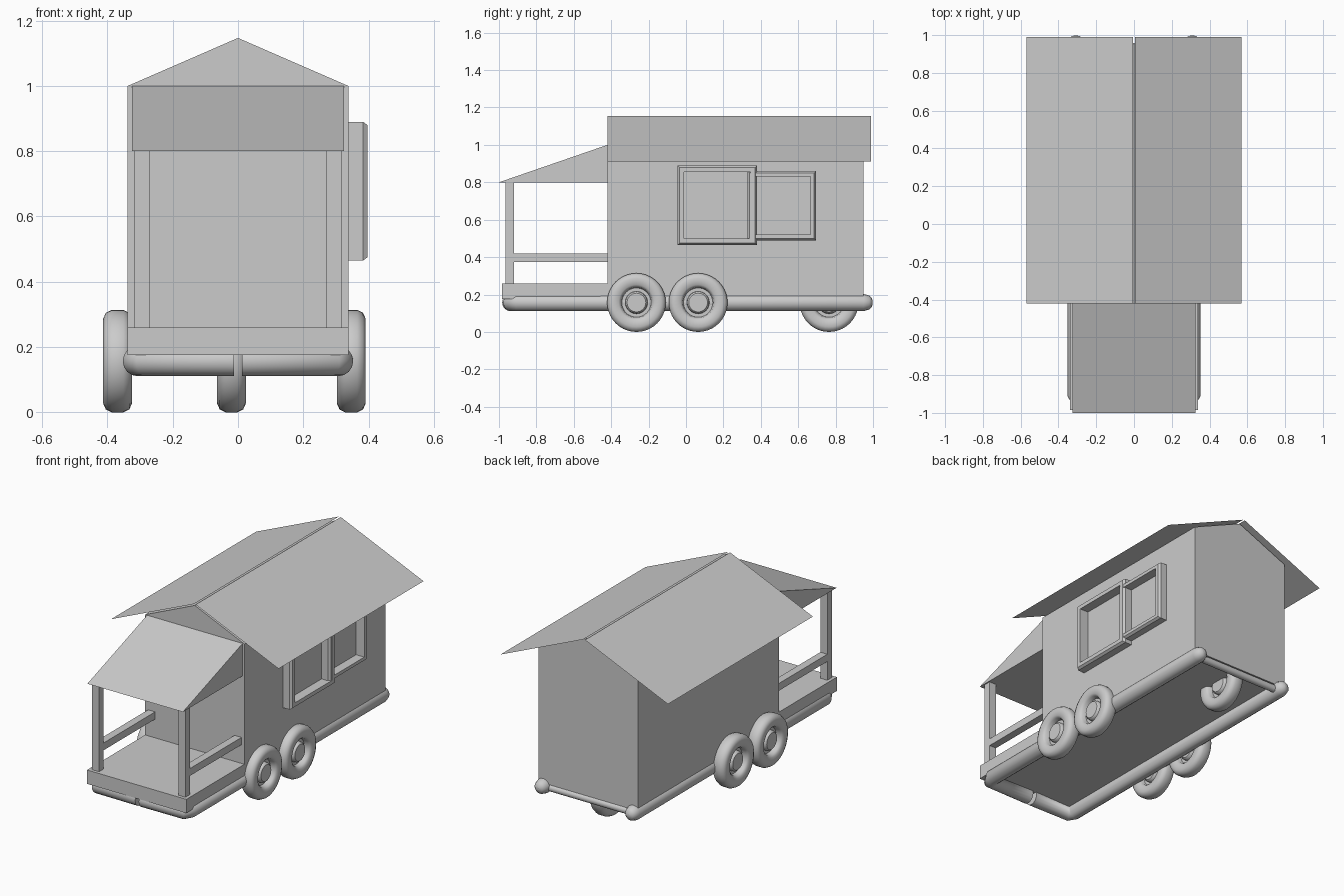
import bpy, bmesh, math
from mathutils import Vector, Matrix

if "Cube" in bpy.data.objects:
    bpy.data.objects.remove(bpy.data.objects["Cube"])


def make_object(name, bm, smooth=False):
    bmesh.ops.recalc_face_normals(bm, faces=bm.faces)
    mesh = bpy.data.meshes.new(name)
    bm.to_mesh(mesh)
    bm.free()
    ob = bpy.data.objects.new(name, mesh)
    bpy.context.collection.objects.link(ob)
    if smooth:
        bpy.ops.object.select_all(action='DESELECT')
        ob.select_set(True)
        bpy.context.view_layer.objects.active = ob
        bpy.ops.object.shade_smooth_by_angle(angle=math.radians(40))
    return ob


def box(name, x0, x1, y0, y1, z0, z1):
    bm = bmesh.new()
    bmesh.ops.create_cube(bm, size=1)
    for v in bm.verts:
        v.co = Vector((x1 if v.co.x > 0 else x0,
                       y1 if v.co.y > 0 else y0,
                       z1 if v.co.z > 0 else z0))
    return make_object(name, bm)


def prism(name, points, offset):
    bm = bmesh.new()
    face = bm.faces.new([bm.verts.new(p) for p in points])
    ext = bmesh.ops.extrude_face_region(bm, geom=[face], use_keep_orig=True)
    verts = [g for g in ext["geom"] if isinstance(g, bmesh.types.BMVert)]
    bmesh.ops.translate(bm, verts=verts, vec=offset)
    return make_object(name, bm)


def sheet(name, points):
    bm = bmesh.new()
    bm.faces.new([bm.verts.new(p) for p in points])
    return make_object(name, bm)


def tube(name, points, radius):
    # each point is x, y, z and a radius factor
    curve = bpy.data.curves.new(name, 'CURVE')
    curve.dimensions = '3D'
    curve.bevel_depth = radius
    curve.bevel_resolution = 6
    curve.use_fill_caps = True
    spline = curve.splines.new('POLY')
    spline.points.add(len(points) - 1)
    for p, (x, y, z, r) in zip(spline.points, points):
        p.co = (x, y, z, 1)
        p.radius = r
    spline.use_smooth = True
    ob = bpy.data.objects.new(name, curve)
    bpy.context.collection.objects.link(ob)
    return ob


def wheel(name, x, y):
    half = [(0, .03), (.05, .03), (.058, .022), (.06, .004), (.078, .004),
            (.083, .03), (.095, .041), (.13, .044), (.148, .036), (.157, .018)]
    profile = half + [(r, -w) for r, w in reversed(half)]
    bm = bmesh.new()
    verts = [bm.verts.new((w, 0, r)) for r, w in profile]
    edges = [bm.edges.new(pair) for pair in zip(verts, verts[1:])]
    bmesh.ops.spin(bm, geom=verts + edges, cent=(0, 0, 0), axis=(1, 0, 0),
                   angle=math.tau, steps=40)
    bmesh.ops.remove_doubles(bm, verts=bm.verts, dist=1e-4)
    bmesh.ops.translate(bm, verts=bm.verts, vec=(x, y, .157))
    return make_object(name, bm, smooth=True)


def window_frame(name, y0, y1, z0, z1, inset, x1):
    # rings run from the wall, over the chamfer, and back into the opening
    bm = bmesh.new()
    rings = []
    for x, d in [(.33, 0), (x1 - .014, 0), (x1, .01), (x1, inset), (.33, inset)]:
        rings.append([bm.verts.new((x, y, z)) for y, z in
                      [(y0 + d, z0 + d), (y1 - d, z0 + d),
                       (y1 - d, z1 - d), (y0 + d, z1 - d)]])
    for a, b in zip(rings, rings[1:] + rings[:1]):
        for i in range(4):
            j = (i + 1) % 4
            bm.faces.new([a[i], a[j], b[j], b[i]])
    return make_object(name, bm)


# cabin with gable top
prism("cabin", [(-.338, -.42, .175), (.338, -.42, .175), (.338, -.42, 1.0),
                (0, -.42, 1.147), (-.338, -.42, 1.0)], (0, 1.37, 0))

# porch deck and sloping porch roof
box("porch_deck", -.338, .338, -.985, -.42, .175, .26)
prism("porch_roof", [(-.325, -1.0, .8), (-.325, -.42, .8), (-.325, -.42, 1.0)],
      (.65, 0, 0))

for side, s in (("left", -1), ("right", 1)):
    # thin overhanging roof sheet, with a narrow gap at the ridge
    sheet(side + "_roof", [(s * .006, -.42, 1.154), (s * .57, -.42, .91),
                           (s * .57, .99, .91), (s * .006, .99, 1.154)])
    # porch post and handrail
    xa, xb = sorted((s * .27, s * .318))
    box(side + "_porch_post", xa, xb, -.965, -.92, .26, .8)
    box(side + "_porch_rail", xa, xb, -.92, -.42, .375, .42)
    # chassis tube, turning in at the front
    tube(side + "_chassis_tube",
         [(s * .012, -.937, .157, 1), (s * .288, -.937, .157, 1),
          (s * .308, -.90, .157, 1), (s * .308, .95, .157, 1),
          (s * .308, .98, .157, .8), (s * .308, .994, .157, .5),
          (s * .308, .998, .157, .15)], .046)

# slim rear crossbar
tube("rear_crossbar", [(-.3, .935, .152, 1), (.3, .935, .152, 1)], .022)

# twin side wheels and single rear wheel
for i, y in enumerate((-.265, .065)):
    wheel(f"right_wheel_{i + 1}", .347, y)
    wheel(f"left_wheel_{i + 1}", -.369, y)
wheel("rear_wheel", -.02, .765)

# overlapping window frames on the right wall
window_frame("large_window_frame", -.045, .38, .465, .89, .034, .397)
window_frame("small_window_frame", .33, .695, .49, .86, .03, .394)
